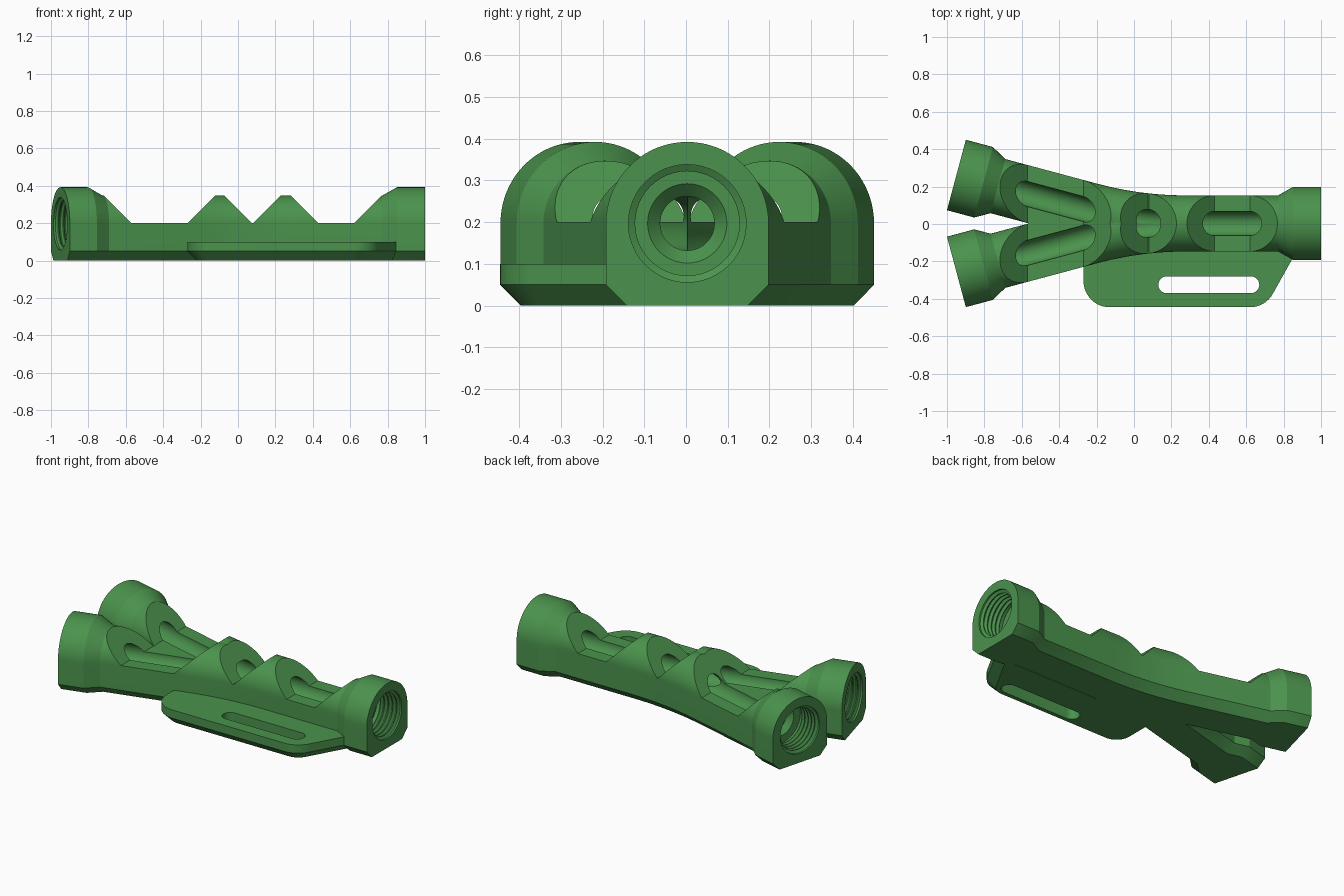
import bpy, bmesh, math
from mathutils import Vector

if "Cube" in bpy.data.objects:
    bpy.data.objects.remove(bpy.data.objects["Cube"])

Y0, ZC = 0.003, 0.197            # body centreline offset, axis height
BEND = math.radians(15)          # branch angle
TAN = 0.26                       # tangent length of the bend
X0 = 0.017 + TAN                 # where the bend starts
R = TAN / math.tan(BEND / 2)
TIP = Vector((-0.9495, 0.259))   # centre of a branch mouth
AXIS = Vector((-math.cos(BEND), math.sin(BEND)))

green = bpy.data.materials.new("green plastic")
green.diffuse_color = (0.07, 0.29, 0.074, 1)
green.use_nodes = True
green.node_tree.nodes["Principled BSDF"].inputs["Base Color"].default_value = green.diffuse_color


def add_object(name, bm):
    bmesh.ops.recalc_face_normals(bm, faces=bm.faces)
    me = bpy.data.meshes.new(name)
    bm.to_mesh(me)
    bm.free()
    me.materials.append(green)
    ob = bpy.data.objects.new(name, me)
    bpy.context.collection.objects.link(ob)
    return ob


def stations(profile, mid_r):
    """Trunk mouth -> bend -> branch mouth; profile lists (depth, radius) from a mouth."""
    st = [(Vector((1 - d, 0)), 0, r) for d, r in profile]
    for k in range(17):
        a = BEND * k / 16
        st.append((Vector((X0 - R * math.sin(a), R * (1 - math.cos(a)))), a, mid_r))
    st += [(TIP - AXIS * d, BEND, r) for d, r in reversed(profile)]
    return st


def arch(r):
    """Round-topped section with chamfered foot."""
    pts = [(r * math.cos(math.pi * k / 40), ZC + r * math.sin(math.pi * k / 40)) for k in range(41)]
    return pts + [(-r, 0.05), (0.05 - r, 0), (r - 0.05, 0), (r, 0.05)]


def circle(r):
    return [(r * math.cos(math.tau * k / 48), ZC + r * math.sin(math.tau * k / 48)) for k in range(48)]


def forked_sweep(name, section, st):
    """Sweep one side of the fork, keep its +y half and mirror it."""
    bm = bmesh.new()
    rings = []
    for p, a, r in st:
        rings.append([bm.verts.new((p.x + s * math.sin(a), p.y + s * math.cos(a), z))
                      for s, z in section(r)])
    n = len(rings[0])
    for A, B in zip(rings, rings[1:]):
        for i in range(n):
            j = (i + 1) % n
            bm.faces.new((A[i], A[j], B[j], B[i]))
    bm.faces.new(rings[0])
    bm.faces.new(rings[-1])
    bmesh.ops.bisect_plane(bm, geom=bm.verts[:] + bm.edges[:] + bm.faces[:], dist=1e-5,
                           plane_co=(0, 0, 0), plane_no=(0, 1, 0), clear_inner=True)
    for v in bm.verts:
        if abs(v.co.y) < 1e-4:
            v.co.y = 0
    dup = bmesh.ops.duplicate(bm, geom=bm.verts[:] + bm.edges[:] + bm.faces[:])["geom"]
    for v in dup:
        if isinstance(v, bmesh.types.BMVert):
            v.co.y *= -1
    bmesh.ops.reverse_faces(bm, faces=[f for f in dup if isinstance(f, bmesh.types.BMFace)])
    bmesh.ops.remove_doubles(bm, verts=bm.verts, dist=1e-5)
    bmesh.ops.translate(bm, verts=bm.verts, vec=(0, Y0, 0))
    return add_object(name, bm)


def loft(name, loops):
    """Closed solid through equal-length loops of 3D points."""
    bm = bmesh.new()
    rings = [[bm.verts.new(p) for p in loop] for loop in loops]
    n = len(rings[0])
    for A, B in zip(rings, rings[1:]):
        for i in range(n):
            bm.faces.new((A[i], A[(i + 1) % n], B[(i + 1) % n], B[i]))
    bm.faces.new(rings[0])
    bm.faces.new(rings[-1])
    return add_object(name, bm)


def arc(cx, cy, r, a0, a1, n=12):
    return [(cx + r * math.cos(math.radians(a0 + (a1 - a0) * k / n)),
             cy + r * math.sin(math.radians(a0 + (a1 - a0) * k / n))) for k in range(n + 1)]


def boolean(ob, other, op):
    m = ob.modifiers.new(op, 'BOOLEAN')
    m.object, m.operation, m.solver = other, op, 'EXACT'
    bpy.context.view_layer.objects.active = ob
    bpy.ops.object.modifier_apply(modifier=m.name)
    bpy.data.objects.remove(other)


# Forked body with thicker sockets at its three mouths
body = forked_sweep("forked_body", arch, stations([(0, 0.195), (0.15, 0.195), (0.23, 0.15)], 0.15))


# Side flange with chamfered lower edge
def flange_outline(i):
    slant = 0.85 - i * 1.14
    return ([(slant + 0.045, -0.10), (-0.27 + i, -0.10)]
            + arc(-0.13, -0.305, 0.14 - i, 180, 270)
            + arc(0.62, -0.305, 0.14 - i, 270, 331))


flange = loft("flange", [[(x, y, z) for x, y in flange_outline(i)]
                         for i, z in ((0.05, 0), (0, 0.05), (0, 0.1))])
boolean(body, flange, 'UNION')

# Strap slot through the flange
slot_outline = arc(0.625, -0.325, 0.045, -90, 90) + arc(0.175, -0.325, 0.045, 90, 270)
slot = loft("slot_cutter", [[(x, y, z) for x, y in slot_outline] for z in (-0.1, 0.15)])
boolean(body, slot, 'DIFFERENCE')

# Open windows with 45 degree ends, leaving ridges between them
for x0, x1 in ((-0.57, -0.27), (0.075, 0.08), (0.43, 0.62)):
    prof = [(x0, 0.2), (x1, 0.2), (x1 + 0.148, 0.348), (x1 + 0.148, 0.6),
            (x0 - 0.148, 0.6), (x0 - 0.148, 0.348)]
    window = loft("window_cutter", [[(x, y, z) for x, z in prof] for y in (-0.7, 0.7)])
    boolean(body, window, 'DIFFERENCE')

# Threaded mouths leading into a forked channel
thread = [(-0.02, 0.141), (0.01, 0.141)]
for k in range(5):
    d = 0.01 + 0.028 * k
    thread += [(d + 0.009, 0.125), (d + 0.014, 0.125), (d + 0.023, 0.141), (d + 0.028, 0.141)]
thread += [(0.165, 0.141), (0.166, 0.095), (0.195, 0.065)]
bore = forked_sweep("bore_cutter", circle, stations(thread, 0.065))
boolean(body, bore, 'DIFFERENCE')

# Smooth curved walls, crisp edges
bpy.ops.object.select_all(action='DESELECT')
body.select_set(True)
bpy.context.view_layer.objects.active = body
bpy.ops.object.shade_smooth_by_angle(angle=math.radians(25))
